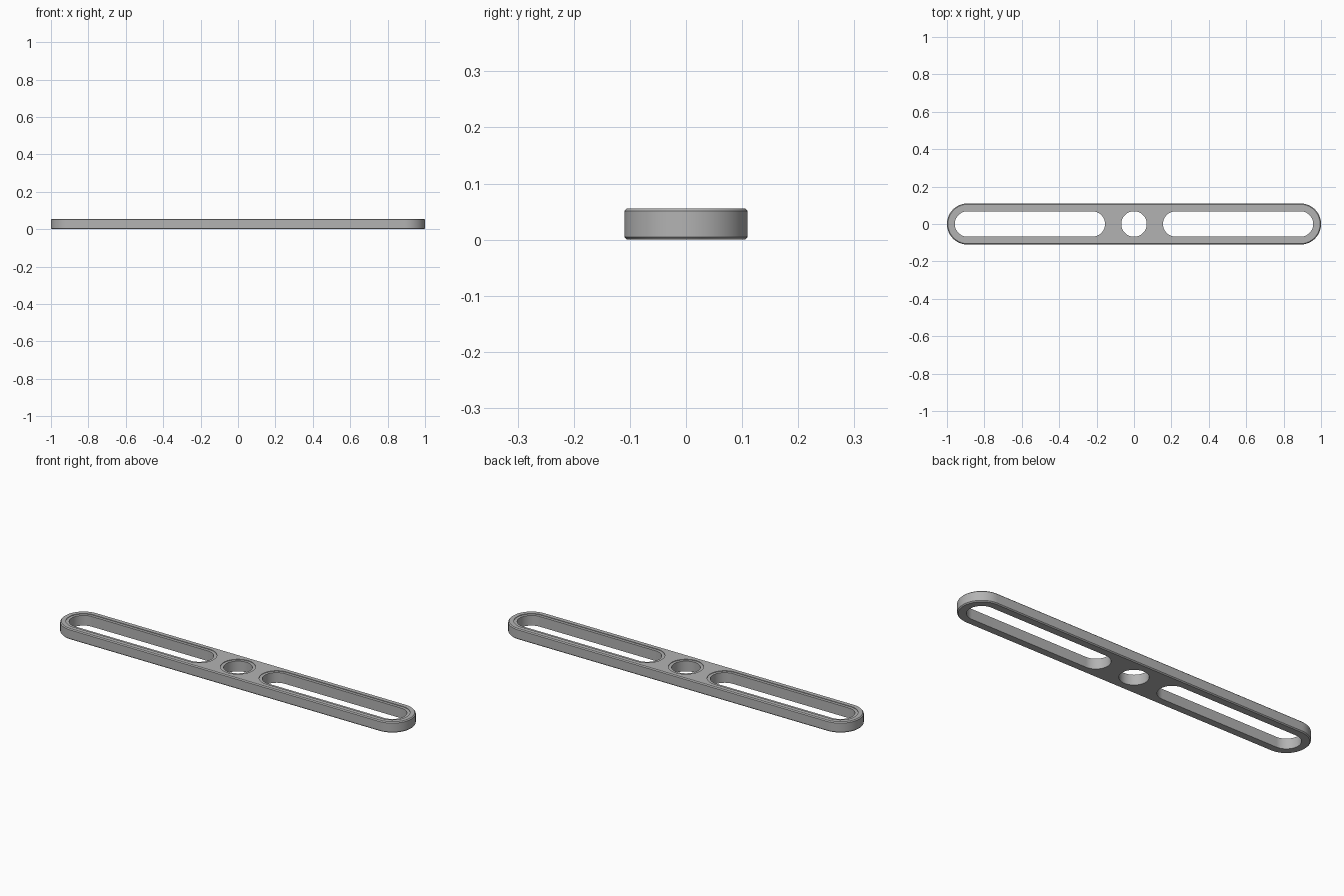
import bpy, bmesh
from math import pi, cos, sin

cube = bpy.data.objects.get("Cube")
if cube:
    bpy.data.objects.remove(cube, do_unlink=True)

HEIGHT, CHAMFER, LEDGE = 0.056, 0.005, 0.003
OUTER_R, HOLE_R, LEDGE_R = 0.11, 0.068, 0.083
END_X, SLOT_X = 0.89, 0.223
ARC = 40

grey = bpy.data.materials.new("grey")
grey.use_nodes = True
colour = (0.45, 0.45, 0.45, 1)
grey.diffuse_color = colour
grey.node_tree.nodes["Principled BSDF"].inputs["Base Color"].default_value = colour


def rounded_solid(name, x0, x1, levels):
    """Loft a round-ended outline (a circle if x0 == x1) through (z, radius) levels."""
    bm = bmesh.new()
    angles = [(x1, -pi / 2 + pi * i / ARC) for i in range(ARC + 1)]
    angles += [(x0, pi / 2 + pi * i / ARC) for i in range(ARC + 1)]
    if x0 == x1:
        angles = [(x0, pi * i / ARC) for i in range(2 * ARC)]
    rings = [[bm.verts.new((x + r * cos(a), r * sin(a), z)) for x, a in angles]
             for z, r in levels]
    n = len(angles)
    for low, high in zip(rings, rings[1:]):
        for i in range(n):
            j = (i + 1) % n
            bm.faces.new((low[i], low[j], high[j], high[i]))
    bm.faces.new(rings[0][::-1])
    bm.faces.new(rings[-1])
    mesh = bpy.data.meshes.new(name)
    bm.to_mesh(mesh)
    bm.free()
    mesh.materials.append(grey)
    obj = bpy.data.objects.new(name, mesh)
    bpy.context.collection.objects.link(obj)
    return obj


# Flat bar with chamfered outer edges
bar = rounded_solid("slotted_bar", -END_X, END_X, [
    (0, OUTER_R - CHAMFER), (CHAMFER, OUTER_R),
    (HEIGHT - CHAMFER, OUTER_R), (HEIGHT, OUTER_R - CHAMFER)])

# Centre hole and two slots, each with a shallow ledge at the top
opening = [(-0.1, HOLE_R), (HEIGHT - LEDGE, HOLE_R),
           (HEIGHT - LEDGE, LEDGE_R), (0.2, LEDGE_R)]
cutters = []
for name, x0, x1 in (("centre_hole_cutter", 0, 0),
                     ("left_slot_cutter", SLOT_X, END_X),
                     ("right_slot_cutter", -END_X, -SLOT_X)):
    cutter = rounded_solid(name, x0, x1, opening)
    cutter.hide_render = True
    cutters.append(cutter)
    cut = bar.modifiers.new(name, "BOOLEAN")
    cut.operation = "DIFFERENCE"
    cut.solver = "EXACT"
    cut.object = cutter

# Bake the cuts and remove the cutters
bpy.context.view_layer.update()
graph = bpy.context.evaluated_depsgraph_get()
baked = bpy.data.meshes.new_from_object(bar.evaluated_get(graph))
bar.modifiers.clear()
bar.data = baked
for cutter in cutters:
    bpy.data.objects.remove(cutter, do_unlink=True)

# Smooth round walls, crisp edges
bpy.ops.object.select_all(action="DESELECT")
bar.select_set(True)
bpy.context.view_layer.objects.active = bar
bpy.ops.object.shade_smooth_by_angle(angle=pi / 6)
